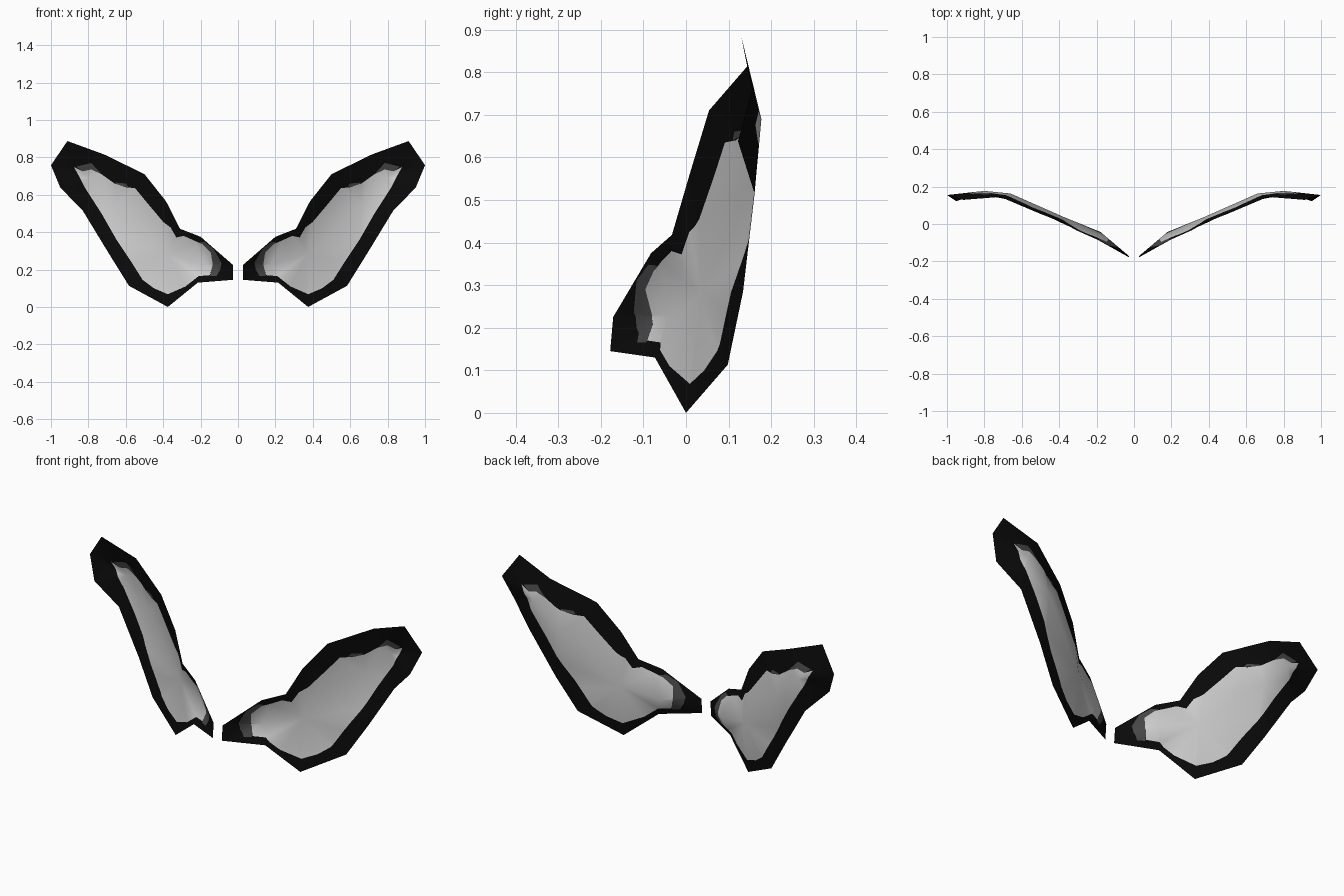
import bpy, bmesh
from mathutils import Vector
from mathutils.geometry import delaunay_2d_cdt, barycentric_transform, intersect_point_tri_2d

if "Cube" in bpy.data.objects:
    bpy.data.objects.remove(bpy.data.objects["Cube"])

# wing rim (x, z, depth y), walked round the edge
RIM = [(.027, .225, -.171), (.20, .375, -.082), (.31, .418, -.033), (.385, .565, .01),
       (.50, .71, .054), (.715, .815, .145), (.912, .887, .129), (1, .758, .155),
       (.95, .638, .122), (.83, .515, .161), (.69, .285, .134), (.583, .113, .098),
       (.375, 0, 0), (.215, .13, -.073), (.027, .145, -.178)]
# inner ridge that gives the wing its bulge
RIDGE = [(.18, .23, -.042), (.37, .28, .035), (.66, .55, .163), (.80, .69, .177)]
# painted regions (x, z)
PALE = [(.135, .225), (.145, .29), (.19, .335), (.29, .38), (.33, .372), (.36, .425),
        (.40, .455), (.48, .55), (.55, .635), (.60, .64), (.66, .66), (.73, .71),
        (.785, .735), (.83, .725), (.877, .748), (.845, .69), (.82, .64), (.73, .50),
        (.65, .36), (.57, .24), (.51, .145), (.45, .10), (.375, .068), (.28, .11),
        (.21, .165), (.15, .17)]
ROOT_BAND = [(.088, .235), (.13, .31), (.18, .348), (.21, .345), (.145, .29),
             (.135, .225), (.15, .165), (.115, .165), (.095, .20)]
TIP_PATCH = [(.73, .71), (.785, .77), (.865, .75), (.83, .725), (.785, .735)]
EDGE_PATCH = [(.585, .64), (.60, .66), (.655, .665), (.65, .655)]


def inside(p, poly):
    hit = False
    for a, b in zip(poly, poly[1:] + poly[:1]):
        if (a[1] > p[1]) != (b[1] > p[1]):
            if p[0] < a[0] + (p[1] - a[1]) * (b[0] - a[0]) / (b[1] - a[1]):
                hit = not hit
    return hit


def loops_to_mesh(loops, extra_points=(), extra_edges=()):
    """Triangulate flat loops; keep only faces inside the rim."""
    pts = [Vector(p[:2]) for p in extra_points]
    edges = list(extra_edges)
    for loop in loops:
        s, n = len(pts), len(loop)
        pts += [Vector(p[:2]) for p in loop]
        edges += [(s + i, s + (i + 1) % n) for i in range(n)]
    v, e, f = delaunay_2d_cdt(pts, edges, [], 0, 1e-5)[:3]
    f = [t for t in f if inside(sum((v[i] for i in t), Vector((0, 0))) / len(t), RIM)]
    return v, f


# coarse wing surface, used to give depth to every painted cut
ctrl = [Vector(p) for p in RIM + RIDGE]
cv, cf = loops_to_mesh([RIM], RIDGE)
cv3 = [min(ctrl, key=lambda c: (c.xy - p).length) for p in cv]


def depth(p):
    for t in cf:
        a, b, c = (cv3[i] for i in t)
        if intersect_point_tri_2d(p, a.xy, b.xy, c.xy):
            q = barycentric_transform(Vector((p.x, p.y, 0)), a.xy.to_3d(), b.xy.to_3d(),
                                      c.xy.to_3d(), a, b, c)
            return q.z
    return min(ctrl, key=lambda c: (c.xy - p).length).z


coarse_edges = {tuple(sorted((t[i], t[i - 1]))) for t in cf for i in range(3)}
v, f = loops_to_mesh([RIM, PALE, ROOT_BAND, TIP_PATCH, EDGE_PATCH],
                     [c.xy for c in cv3], coarse_edges)

# wing sheet with faces coloured by region
bm = bmesh.new()
bv = [bm.verts.new((p.x, depth(p), p.y)) for p in v]
for t in f:
    face = bm.faces.new([bv[i] for i in t])
    mid = sum((v[i] for i in t), Vector((0, 0))) / len(t)
    face.smooth = True
    if inside(mid, PALE):
        face.material_index = 1
    elif any(inside(mid, r) for r in (ROOT_BAND, TIP_PATCH, EDGE_PATCH)):
        face.material_index = 2
bmesh.ops.delete(bm, geom=[x for x in bm.verts if not x.link_faces], context='VERTS')
mesh = bpy.data.meshes.new("wings")
bm.to_mesh(mesh)
bm.free()
for name, g in (("black", .003), ("pale grey", .62), ("dark grey", .065)):
    m = bpy.data.materials.new(name)
    m.diffuse_color = (g, g, g, 1)
    m.use_nodes = True
    m.node_tree.nodes["Principled BSDF"].inputs["Base Color"].default_value = m.diffuse_color
    mesh.materials.append(m)
wings = bpy.data.objects.new("wings", mesh)
bpy.context.collection.objects.link(wings)

# opposite wing
mirror = wings.modifiers.new("other_wing", 'MIRROR')
mirror.use_mirror_merge = False
